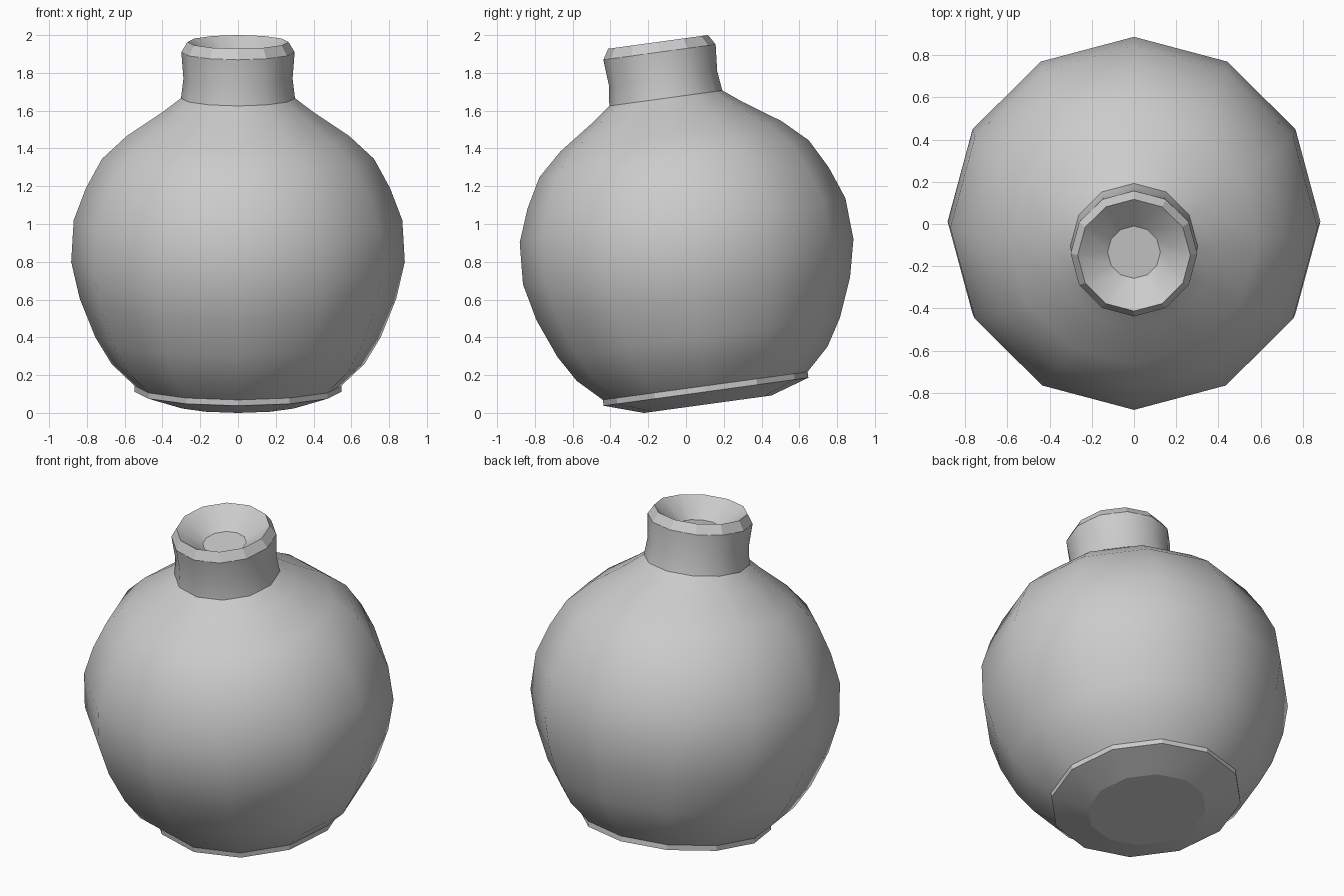
import bpy, bmesh, math
from mathutils import Matrix

if "Cube" in bpy.data.objects:
    bpy.data.objects.remove(bpy.data.objects["Cube"])

SIDES = 12
TILT = math.radians(7.8)      # whole flask leans towards the front
BASE_Y, BASE_Z = 0.115, 0.046

# (radius, height of ring centre) from base disc up, over the lip, into the mouth
PROFILE = [
    (0.34, 0.046), (0.547, 0.112), (0.547, 0.143),              # foot
    (0.67, 0.26), (0.755, 0.40), (0.838, 0.605), (0.883, 0.80),  # belly
    (0.87, 1.02), (0.805, 1.19), (0.72, 1.345), (0.59, 1.465),
    (0.40, 1.592), (0.302, 1.666),                               # shoulder
    (0.289, 1.77), (0.30, 1.91), (0.267, 1.964),                 # neck and lip
    (0.125, 1.86),                                               # mouth funnel
]
FLAT_BANDS = {1, 14}          # foot edge and lip bevel stay faceted


def lathe(name, profile, flat_bands):
    bm = bmesh.new()
    rings = []
    for r, z in profile:
        h = (z - BASE_Z) / math.cos(TILT)
        rings.append([bm.verts.new((r * math.cos(a), r * math.sin(a), h))
                      for a in (i * math.tau / SIDES for i in range(SIDES))])
    for k in range(len(rings) - 1):
        lo, hi = rings[k], rings[k + 1]
        for i in range(SIDES):
            j = (i + 1) % SIDES
            f = bm.faces.new((lo[i], lo[j], hi[j], hi[i]))
            f.smooth = k not in flat_bands
    bm.faces.new(rings[0][::-1])   # underside disc
    bm.faces.new(rings[-1])        # disc at the bottom of the mouth
    bm.normal_update()
    # hard edges where the profile turns sharply
    for e in bm.edges:
        e.smooth = e.calc_face_angle(0) < math.radians(32)
    bm.transform(Matrix.Translation((0, BASE_Y, BASE_Z)) @ Matrix.Rotation(TILT, 4, 'X'))
    me = bpy.data.meshes.new(name)
    bm.to_mesh(me)
    bm.free()
    ob = bpy.data.objects.new(name, me)
    bpy.context.collection.objects.link(ob)
    return ob


lathe("round_flask", PROFILE, FLAT_BANDS)
